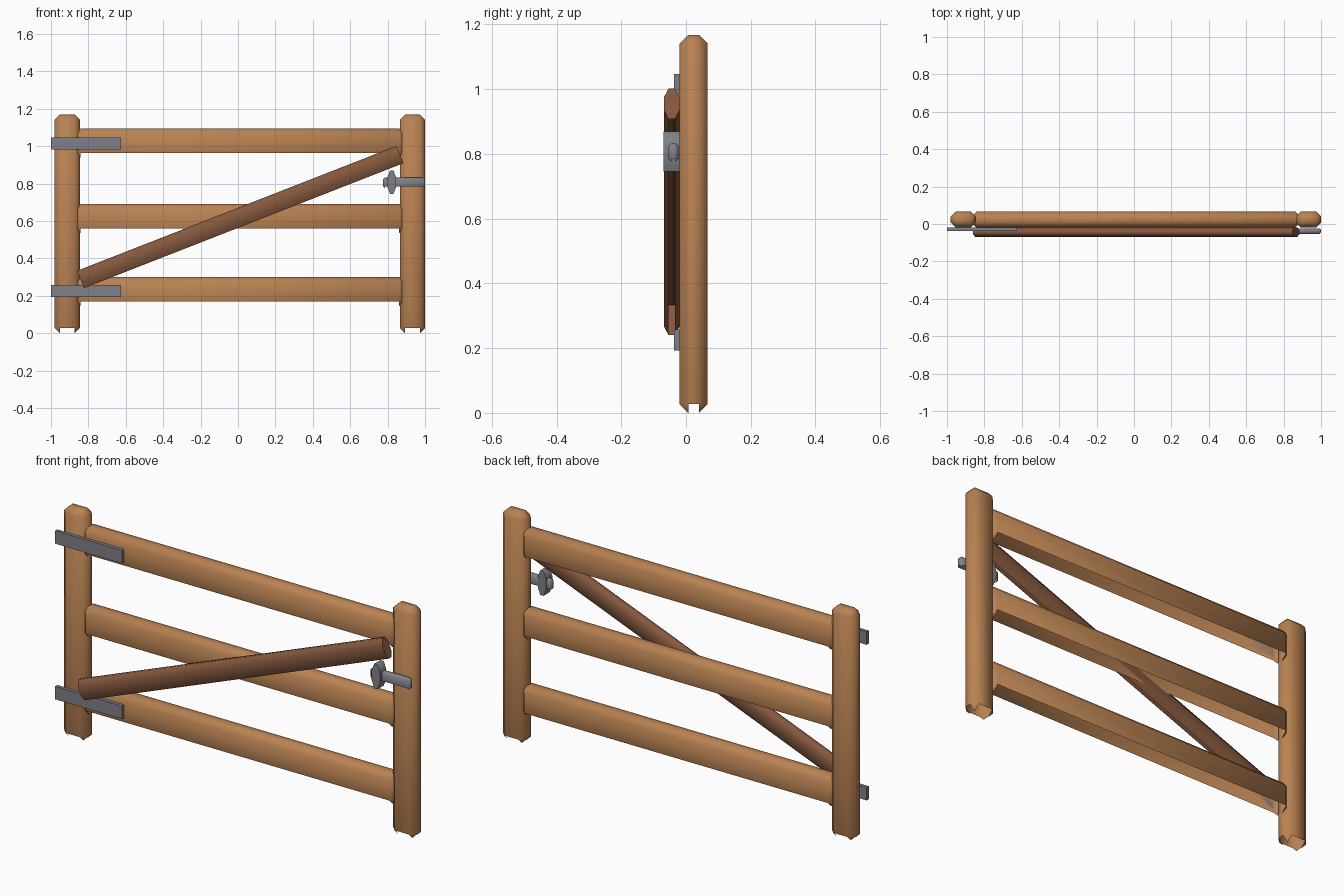
import bpy, bmesh, math
from mathutils import Matrix, Vector

if "Cube" in bpy.data.objects:
    bpy.data.objects.remove(bpy.data.objects["Cube"])


def material(name, rgb):
    m = bpy.data.materials.new(name)
    m.diffuse_color = (*rgb, 1)
    m.use_nodes = True
    m.node_tree.nodes["Principled BSDF"].inputs["Base Color"].default_value = m.diffuse_color
    return m


WOOD = material("light_wood", (0.48, 0.222, 0.085))
DARK = material("dark_wood", (0.235, 0.098, 0.048))
METAL = material("grey_metal", (0.215, 0.215, 0.25))


def finish(bm, name, mat):
    """Leave the underside open, then make a smooth object with sharp rims."""
    bmesh.ops.recalc_face_normals(bm, faces=bm.faces)
    bm.normal_update()
    under = [f for f in bm.faces if f.normal.z < -0.6]
    bmesh.ops.delete(bm, geom=under, context='FACES')
    me = bpy.data.meshes.new(name)
    bm.to_mesh(me)
    bm.free()
    me.materials.append(mat)
    ob = bpy.data.objects.new(name, me)
    bpy.context.collection.objects.link(ob)
    bpy.ops.object.select_all(action='DESELECT')
    ob.select_set(True)
    bpy.context.view_layer.objects.active = ob
    bpy.ops.object.shade_smooth_by_angle(angle=math.radians(80))
    return ob


def box(name, lo, hi, mat, bevel=0.0):
    """Box between two corners with an optional single chamfer."""
    lo, hi = Vector(lo), Vector(hi)
    bm = bmesh.new()
    bmesh.ops.create_cube(bm, size=1, matrix=Matrix.Translation((lo + hi) / 2)
                          @ Matrix.Diagonal((*(hi - lo), 1)))
    if bevel:
        bmesh.ops.bevel(bm, geom=bm.edges[:], offset=bevel, segments=1,
                        affect='EDGES', profile=0.5)
    return finish(bm, name, mat)


def octagon_bar(name, matrix, length, half_a, half_b, mat):
    """Flattened eight-sided bar, running along local z."""
    bm = bmesh.new()
    bmesh.ops.create_cone(
        bm, cap_ends=True, segments=8, depth=length,
        radius1=1 / math.cos(math.pi / 8), radius2=1 / math.cos(math.pi / 8),
        matrix=matrix @ Matrix.Diagonal((half_a, half_b, 1, 1))
        @ Matrix.Rotation(math.pi / 8, 4, 'Z'))
    return finish(bm, name, mat)


Y0, Y1, CH = -0.02, 0.067, 0.027

# posts
box("hinge_post", (-0.98, Y0, 0), (-0.846, Y1, 1.168), WOOD, CH)
box("latch_post", (0.866, Y0, 0), (1.0, Y1, 1.168), WOOD, CH)

# rails
for label, z in (("bottom", 0.222), ("middle", 0.612), ("top", 1.016)):
    box(label + "_rail", (-0.868, Y0, z - 0.079), (0.888, Y1, z + 0.079), WOOD, CH)

# hinge straps
for label, z in (("lower", 0.225), ("upper", 1.014)):
    box(label + "_hinge_strap", (-1.0, -0.037, z - 0.033),
        (-0.625, Y0, z + 0.033), METAL)

# diagonal brace
a, b = Vector((-0.842, -0.044, 0.287)), Vector((0.866, -0.044, 0.955))
tilt = math.atan2(b.x - a.x, b.z - a.z)
octagon_bar("diagonal_brace", Matrix.Translation((a + b) / 2)
            @ Matrix.Rotation(tilt, 4, 'Y'), (b - a).length, 0.05, 0.0245, DARK)

# latch bolt and its upright handle
box("latch_bolt", (0.776, -0.054, 0.776), (1.0, -0.023, 0.832), METAL, 0.009)
octagon_bar("latch_handle", Matrix.Translation((0.822, -0.0445, 0.807))
            @ Matrix.Rotation(math.pi / 2, 4, 'X'), 0.05, 0.023, 0.062, METAL)
